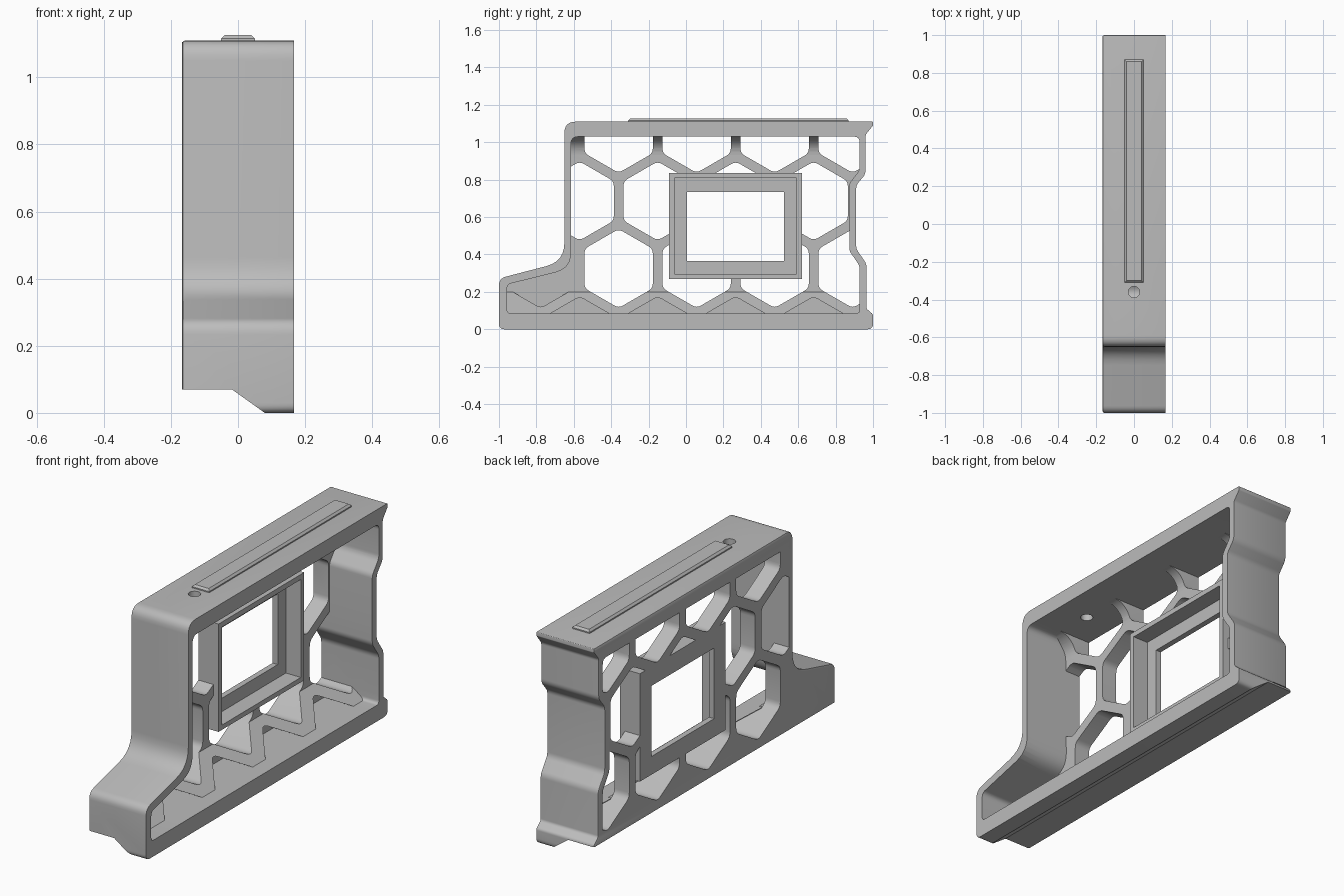
import bpy, bmesh, math
from mathutils import Vector

cube = bpy.data.objects.get("Cube")
if cube:
    bpy.data.objects.remove(cube, do_unlink=True)

grey = bpy.data.materials.new("mid grey")
grey.use_nodes = True
grey.diffuse_color = (0.5, 0.5, 0.5, 1)
grey.node_tree.nodes["Principled BSDF"].inputs["Base Color"].default_value = (0.5, 0.5, 0.5, 1)

SIDE = 0.167    # half width
PLATE = -0.08   # inner face of the lattice plate


def rounded(points, steps=6):
    """Round each (u, v, radius) corner of a closed outline."""
    out = []
    for i, (u, v, r) in enumerate(points):
        p = Vector((u, v))
        a = Vector(points[i - 1][:2]) - p
        b = Vector(points[(i + 1) % len(points)][:2]) - p
        if r == 0:
            out.append(p)
            continue
        t = min(r / math.tan(a.angle(b) / 2), 0.48 * a.length, 0.48 * b.length)
        s, e = p + a.normalized() * t, p + b.normalized() * t
        for k in range(steps + 1):
            f = k / steps
            out.append(s * (1 - f) ** 2 + p * 2 * f * (1 - f) + e * f * f)
    return out


def finish(name, bm):
    bmesh.ops.recalc_face_normals(bm, faces=bm.faces)
    mesh = bpy.data.meshes.new(name)
    bm.to_mesh(mesh)
    bm.free()
    mesh.materials.append(grey)
    obj = bpy.data.objects.new(name, mesh)
    bpy.context.collection.objects.link(obj)
    return obj


def prism(name, outline, lo, hi, axis="x", bevel=0):
    """Extrude a yz outline along x, or an xz outline along y."""
    bm = bmesh.new()
    place = (lambda p, d: (d, p[0], p[1])) if axis == "x" else (lambda p, d: (p[0], d, p[1]))
    face = bm.faces.new([bm.verts.new(place(p, lo)) for p in outline])
    rim = list(face.edges)
    new = bmesh.ops.extrude_face_region(bm, geom=[face], use_keep_orig=True)["geom"]
    step = Vector(place((0, 0), hi - lo))
    bmesh.ops.translate(bm, vec=step, verts=[g for g in new if isinstance(g, bmesh.types.BMVert)])
    bmesh.ops.recalc_face_normals(bm, faces=bm.faces)
    if bevel:
        bmesh.ops.bevel(bm, geom=rim, offset=bevel, segments=2, profile=0.5, affect="EDGES")
    return finish(name, bm)


def rect(y0, y1, z0, z1):
    return [(y0, z0), (y1, z0), (y1, z1), (y0, z1)]


def combine(target, tool, operation):
    """Apply a boolean and drop the tool."""
    mod = target.modifiers.new("cut", "BOOLEAN")
    mod.operation, mod.solver, mod.object = operation, "EXACT", tool
    bpy.context.view_layer.objects.active = target
    bpy.ops.object.modifier_apply(modifier=mod.name)
    bpy.data.objects.remove(tool, do_unlink=True)


outer = rounded([
    (-1, 0, .03), (-1, .272, .05), (-.65, .363, .13), (-.65, 1.11, .06),
    (1, 1.11, .005), (1, 1.09, .01), (.96, 1.04, .03), (.96, .83, .06),
    (.91, .77, .05), (.91, .43, .06), (.965, .35, .06), (.965, .11, .02),
    (1, .08, .02), (1, 0, .03)])
inner = rounded([
    (-.957, .085, .02), (-.957, .24, .03), (-.615, .325, .11), (-.615, 1.03, .04),
    (.928, 1.03, .03), (.928, .85, .06), (.873, .78, .05), (.873, .42, .06),
    (.928, .34, .06), (.928, .085, .02)])

# Housing shell with an open side
body = prism("housing", outer, -SIDE, SIDE, bevel=.01)
combine(body, prism("cavity", inner, PLATE, .3), "DIFFERENCE")

# Stepped and slanted underside
step = [(-.3, -.1), (-.3, .07), (-.018, .07), (.08, 0), (.08, -.1)]
combine(body, prism("underside_step", step, -1.2, 1.2, "y"), "DIFFERENCE")

# Floor ramp and roof fillet behind the lattice
ramp = [(-.1, .078), (-.1, .21), (PLATE, .2), (.085, .083), (.085, .078)]
combine(body, prism("floor_ramp", ramp, -.97, .945, "y"), "UNION")
arc = [(PLATE + .1 - .1 * math.cos(a), .93 + .1 * math.sin(a))
       for a in (math.pi / 2 * k / 8 for k in range(9))]
combine(body, prism("roof_fillet", arc + [(.02, 1.05), (-.1, 1.05), (-.1, .93)],
                    -.63, .943, "y"), "UNION")

# Hexagonal openings: full depth in the wall, shallow pockets along the floor
PITCH, RADIUS = .417, .211
ROW = PITCH * math.sqrt(3) / 2


def hexagon(cy, cz, start):
    pts = [(cy + RADIUS * math.sin(k * math.pi / 3),
            cz + RADIUS * math.cos(k * math.pi / 3), .045) for k in range(6)]
    cell = prism("cell", rounded(pts, 4), start, .16)
    combine(cell, prism("cell_limit", inner, -.4, .4), "INTERSECT")
    combine(body, cell, "DIFFERENCE")


for row in range(-1, 3):
    shift = -.36 if row % 2 == 0 else -.36 - PITCH / 2
    if row == -1:
        shift += 0
    for col in range(4):
        hexagon(shift + col * PITCH, .325 + row * ROW, PLATE - .01 if row < 0 else -.3)
hexagon(-.36 - PITCH, .325, PLATE - .004)

# Window frame set into the lattice
combine(body, prism("window_frame", rect(-.09, .62, .27, .835), -SIDE, -.05), "UNION")
combine(body, prism("window_pocket", rect(-.062, .592, .295, .808), -.137, 0), "DIFFERENCE")
combine(body, prism("window_opening", rect(.005, .525, .365, .735), -.3, 0), "DIFFERENCE")

# Round hole through the roof
bm = bmesh.new()
bmesh.ops.create_cone(bm, cap_ends=True, segments=32, radius1=.03, radius2=.03, depth=.3)
bmesh.ops.translate(bm, vec=(0, -.36, 1.1), verts=bm.verts)
combine(body, finish("roof_hole", bm), "DIFFERENCE")

# Raised chamfered strip on the roof
bm = bmesh.new()
bmesh.ops.create_cube(bm, size=1)
bmesh.ops.scale(bm, vec=(.1, 1.18, .03), verts=bm.verts)
bmesh.ops.translate(bm, vec=(0, .28, 1.111), verts=bm.verts)
top = [e for e in bm.edges if all(v.co.z > 1.12 for v in e.verts)]
bmesh.ops.bevel(bm, geom=top, offset=.01, segments=1, profile=.5, affect="EDGES")
strip = finish("roof_strip", bm)

for obj in (body, strip):
    bpy.ops.object.select_all(action="DESELECT")
    obj.select_set(True)
    bpy.context.view_layer.objects.active = obj
    bpy.ops.object.shade_smooth_by_angle(angle=math.radians(30))
